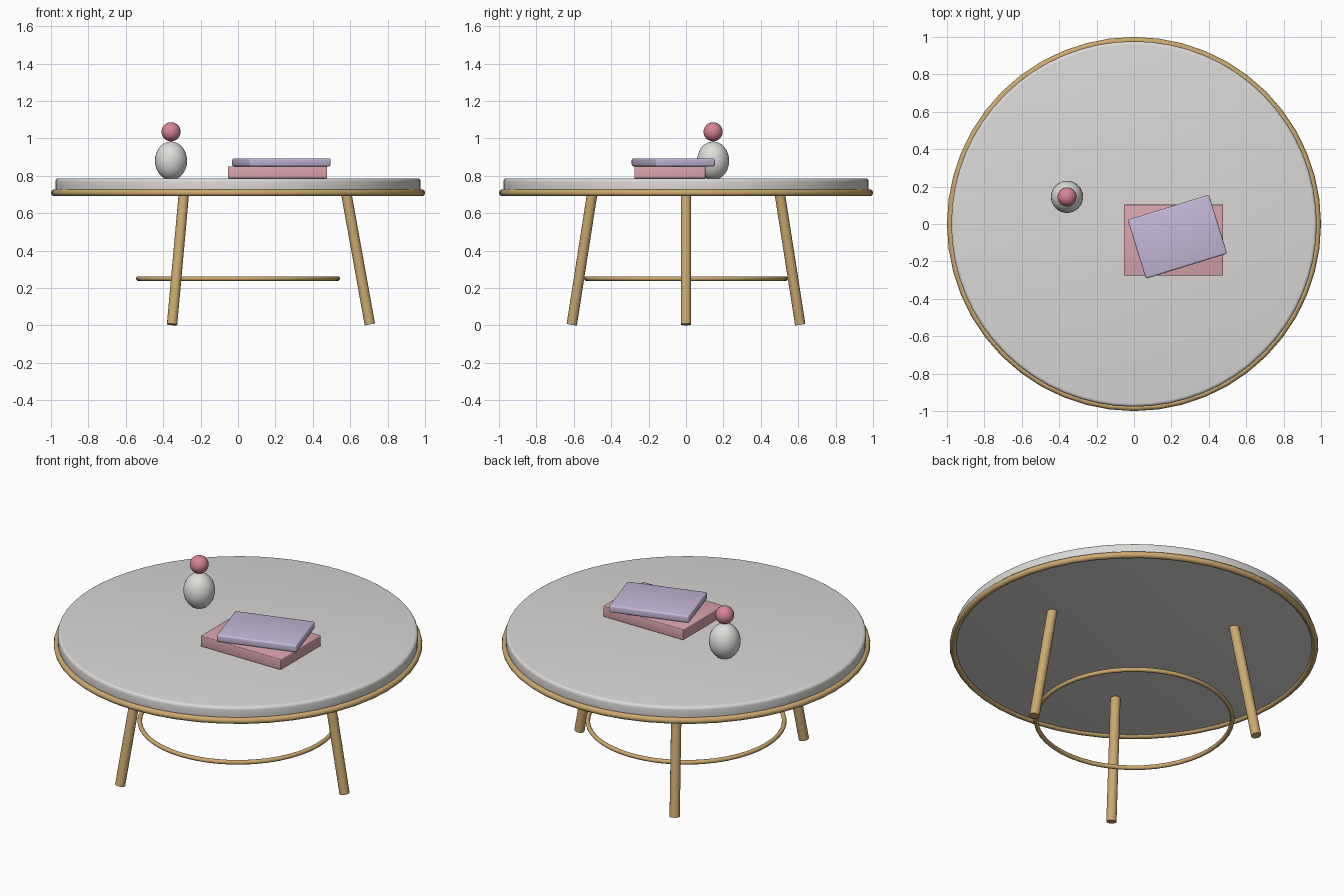
import bpy, math
from mathutils import Vector

if "Cube" in bpy.data.objects:
    bpy.data.objects.remove(bpy.data.objects["Cube"])


def material(name, rgb):
    m = bpy.data.materials.new(name)
    m.diffuse_color = (*rgb, 1)
    m.use_nodes = True
    m.node_tree.nodes["Principled BSDF"].inputs["Base Color"].default_value = m.diffuse_color
    return m


stone = material("pale stone", (0.70, 0.69, 0.68))
ceramic = material("white ceramic", (0.72, 0.72, 0.70))
gold = material("brushed gold", (0.60, 0.40, 0.16))
pink = material("dusty pink", (0.70, 0.37, 0.42))
rose = material("rose", (0.66, 0.23, 0.30))
lavender = material("lavender", (0.55, 0.48, 0.68))


def finish(name, mat, bevel=0, segments=3):
    ob = bpy.context.object
    ob.name = name
    ob.data.materials.append(mat)
    if bevel:
        bpy.ops.object.transform_apply(location=False, rotation=False, scale=True)
        mod = ob.modifiers.new("soft edges", 'BEVEL')
        mod.width, mod.segments = bevel, segments
        mod.limit_method = 'ANGLE'
        bpy.ops.object.modifier_apply(modifier=mod.name)
    bpy.ops.object.shade_smooth_by_angle(angle=math.radians(35))
    return ob


def ring(name, radius, tube, z):
    bpy.ops.mesh.primitive_torus_add(major_radius=radius, minor_radius=tube,
                                     major_segments=48, minor_segments=12,
                                     location=(0, 0, z))
    finish(name, gold)


def box(name, mat, centre, size, angle, bevel):
    bpy.ops.mesh.primitive_cube_add(size=1, location=centre, rotation=(0, 0, angle))
    bpy.context.object.scale = size
    finish(name, mat, bevel)


def ball(name, mat, centre, radii):
    bpy.ops.mesh.primitive_uv_sphere_add(segments=32, ring_count=16, radius=1,
                                         location=centre)
    bpy.context.object.scale = radii
    finish(name, mat)


# Round top with softened edge, and metal rim
bpy.ops.mesh.primitive_cylinder_add(vertices=64, radius=0.977, depth=0.082,
                                    location=(0, 0, 0.745))
finish("table_top", stone, 0.018, 4)
ring("rim", 0.982, 0.018, 0.709)

# Three splayed legs
for i in range(3):
    a = math.radians(120 * i)
    out = Vector((math.cos(a), math.sin(a), 0))
    foot = out * 0.705 + Vector((0, 0, 0.005))
    head = out * 0.578 + Vector((0, 0, 0.71))
    axis = head - foot
    bpy.ops.mesh.primitive_cylinder_add(vertices=16, radius=0.028, depth=axis.length,
                                        location=(foot + head) / 2,
                                        rotation=axis.to_track_quat('Z', 'Y').to_euler())
    finish(f"leg_{i + 1}", gold)

# Stretcher hoop
ring("stretcher_ring", 0.533, 0.0125, 0.25)

# Stacked books
box("lower_book", pink, (0.211, -0.086, 0.818), (0.53, 0.38, 0.064), 0, 0.004)
box("upper_book", lavender, (0.232, -0.068, 0.8715), (0.455, 0.33, 0.043),
    math.radians(17.2), 0.01)

# Vase with a round stopper
ball("vase", ceramic, (-0.358, 0.145, 0.88), (0.086, 0.086, 0.103))
ball("vase_stopper", rose, (-0.358, 0.145, 1.035), (0.051, 0.051, 0.051))
